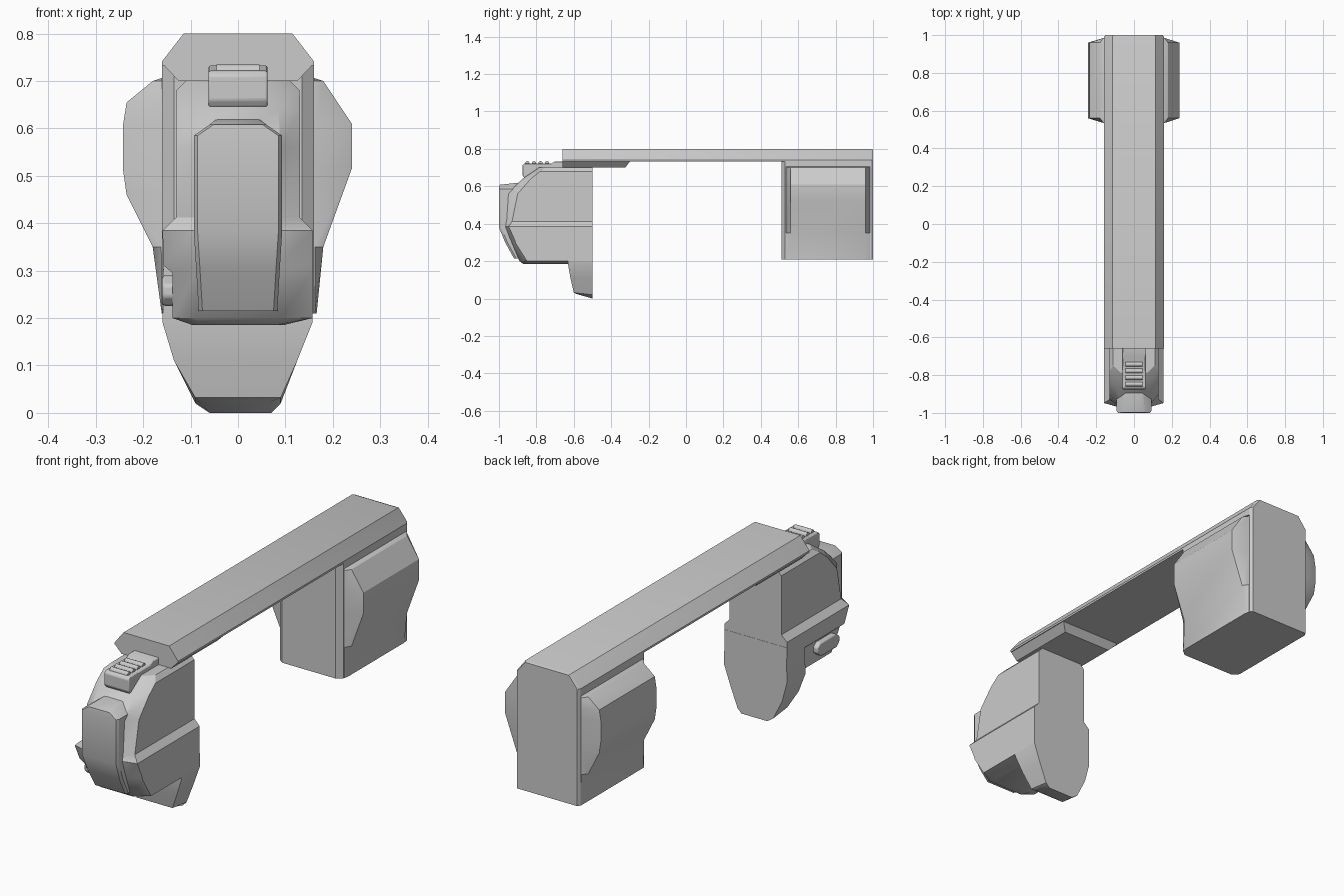
import bpy, bmesh, math


def finish(name, bm, angle=32):
    bmesh.ops.recalc_face_normals(bm, faces=bm.faces)
    me = bpy.data.meshes.new(name)
    bm.to_mesh(me)
    bm.free()
    ob = bpy.data.objects.new(name, me)
    bpy.context.collection.objects.link(ob)
    bpy.ops.object.select_all(action='DESELECT')
    ob.select_set(True)
    bpy.context.view_layer.objects.active = ob
    bpy.ops.object.shade_smooth_by_angle(angle=math.radians(angle))
    return ob


def loft(name, rings, angle=32):
    """Skin a stack of equal-length point rings and cap both ends."""
    bm = bmesh.new()
    vs = [[bm.verts.new(p) for p in r] for r in rings]
    n = len(rings[0])
    for a, b in zip(vs, vs[1:]):
        for i in range(n):
            j = (i + 1) % n
            bm.faces.new((a[i], a[j], b[j], b[i]))
    bm.faces.new(vs[0])
    bm.faces.new(vs[-1])
    return finish(name, bm, angle)


def mirrored(half):
    """Complete a half profile (x >= 0, top to bottom) across x = 0."""
    return half + [(-x, z) for x, z in reversed(half)]


def along_y(profile, y):
    return [(x, y, z) for x, z in profile]


def bevel(ob, width, segments=2):
    m = ob.modifiers.new("bevel", 'BEVEL')
    m.width, m.segments, m.limit_method = width, segments, 'ANGLE'


# Top bar, with a slightly inset rear end
bar = mirrored([(0.115, 0.80), (0.16, 0.742), (0.16, 0.733)])
bar_end = mirrored([(0.11, 0.795), (0.152, 0.742), (0.152, 0.733)])
loft("top_bar", [along_y(bar, -0.66), along_y(bar, 0.988), along_y(bar_end, 1.0)])

# Lip under the front end of the bar
lip = mirrored([(0.158, 0.735), (0.125, 0.70)])
lip_end = mirrored([(0.158, 0.735), (0.155, 0.732)])
loft("bar_lip", [along_y(lip, -0.66), along_y(lip, -0.325), along_y(lip_end, -0.30)])

# Rear block core
def core_ring(z):
    return [(-0.135, 0.51, z), (0.135, 0.51, z), (0.16, 0.53, z), (0.16, 0.988, z),
            (0.152, 1.0, z), (-0.152, 1.0, z), (-0.16, 0.988, z), (-0.16, 0.53, z)]

loft("rear_block", [core_ring(0.21), core_ring(0.735)])

# Bulging side pads of the rear block: (z, outer x)
pads = {
    -1: [(0.21, 0.161), (0.35, 0.18), (0.46, 0.235), (0.515, 0.243),
         (0.605, 0.243), (0.655, 0.235), (0.70, 0.18), (0.707, 0.16)],
    1: [(0.21, 0.166), (0.35, 0.18), (0.515, 0.24), (0.61, 0.24),
        (0.70, 0.18), (0.707, 0.16)],
}
for side, prof in pads.items():
    loft("rear_pad_left" if side < 0 else "rear_pad_right",
         [[(side * 0.14, 0.535, z), (side * min(x, 0.162), 0.535, z), (side * x, 0.56, z),
           (side * x, 0.96, z), (side * min(x, 0.162), 0.985, z), (side * 0.14, 0.985, z)]
          for z, x in prof])

# Front block: (z, left x, right x, corner y, front half width, front y)
body = [(0.185, -0.095, 0.095, -0.83, 0.08, -0.87),
        (0.20, -0.138, 0.157, -0.85, 0.09, -0.89),
        (0.295, -0.138, 0.157, -0.91, 0.09, -0.93),
        (0.312, -0.158, 0.157, -0.915, 0.09, -0.937),
        (0.385, -0.159, 0.157, -0.948, 0.09, -0.967),
        (0.412, -0.131, 0.131, -0.93, 0.09, -0.963),
        (0.56, -0.131, 0.131, -0.90, 0.09, -0.953),
        (0.64, -0.131, 0.131, -0.83, 0.085, -0.875),
        (0.68, -0.130, 0.130, -0.78, 0.08, -0.815),
        (0.701, -0.110, 0.110, -0.75, 0.075, -0.785)]
loft("front_block",
     [[(l, -0.5, z), (l, yc, z), (-w, yf, z), (w, yf, z), (r, yc, z), (r, -0.5, z)]
      for z, l, r, yc, w, yf in body])

# Tapering lower fin: (left x, right x, front y, front z, back z)
fin = [(-0.06, 0.07, -0.585, 0.024, 0.0),
       (-0.09, 0.09, -0.60, 0.032, 0.02),
       (-0.135, 0.125, -0.618, 0.11, 0.11),
       (-0.159, 0.157, -0.632, 0.19, 0.20),
       (-0.157, 0.156, -0.632, 0.36, 0.36)]
loft("lower_fin",
     [[(l, -0.499, zb), (l, yf, zf), (r, yf, zf), (r, -0.499, zb)]
      for l, r, yf, zf, zb in fin])

# Raised front plate: (z, half width, front y)
plate = [(0.215, 0.083, -0.92), (0.30, 0.088, -0.967), (0.38, 0.093, -1.0),
         (0.585, 0.093, -1.0), (0.608, 0.060, -0.998), (0.62, 0.045, -0.89)]
loft("front_plate",
     [[(-w, -0.84, z), (-w, yf + 0.012, z), (-w + 0.008, yf, z),
       (w - 0.008, yf, z), (w, yf + 0.012, z), (w, -0.84, z)]
      for z, w, yf in plate])

# Slider tab and its grip ridges
tab = [(-0.865, 0.645), (-0.875, 0.66), (-0.875, 0.712), (-0.865, 0.722),
       (-0.72, 0.722), (-0.70, 0.733), (-0.62, 0.733), (-0.60, 0.645)]
slider = loft("slider_tab", [[(x, y, z) for y, z in tab] for x in (-0.062, 0.062)])
bevel(slider, 0.004)
for k in range(4):
    cy = -0.848 + k * 0.035
    arc = [(cy + 0.012 * math.cos(a), 0.721 + 0.014 * math.sin(a))
           for a in [math.pi * i / 6 for i in range(7)]]
    loft(f"grip_ridge_{k + 1}", [[(x, y, z) for y, z in arc] for x in (-0.045, 0.045)], 40)

# Side button in the left notch
outline = [(-0.88, 0.245), (-0.86, 0.226), (-0.75, 0.226), (-0.72, 0.25),
           (-0.72, 0.275), (-0.74, 0.29), (-0.85, 0.29), (-0.88, 0.27)]
button = loft("side_button", [[(x, y, z) for y, z in outline] for x in (-0.16, -0.12)])
bevel(button, 0.006)
